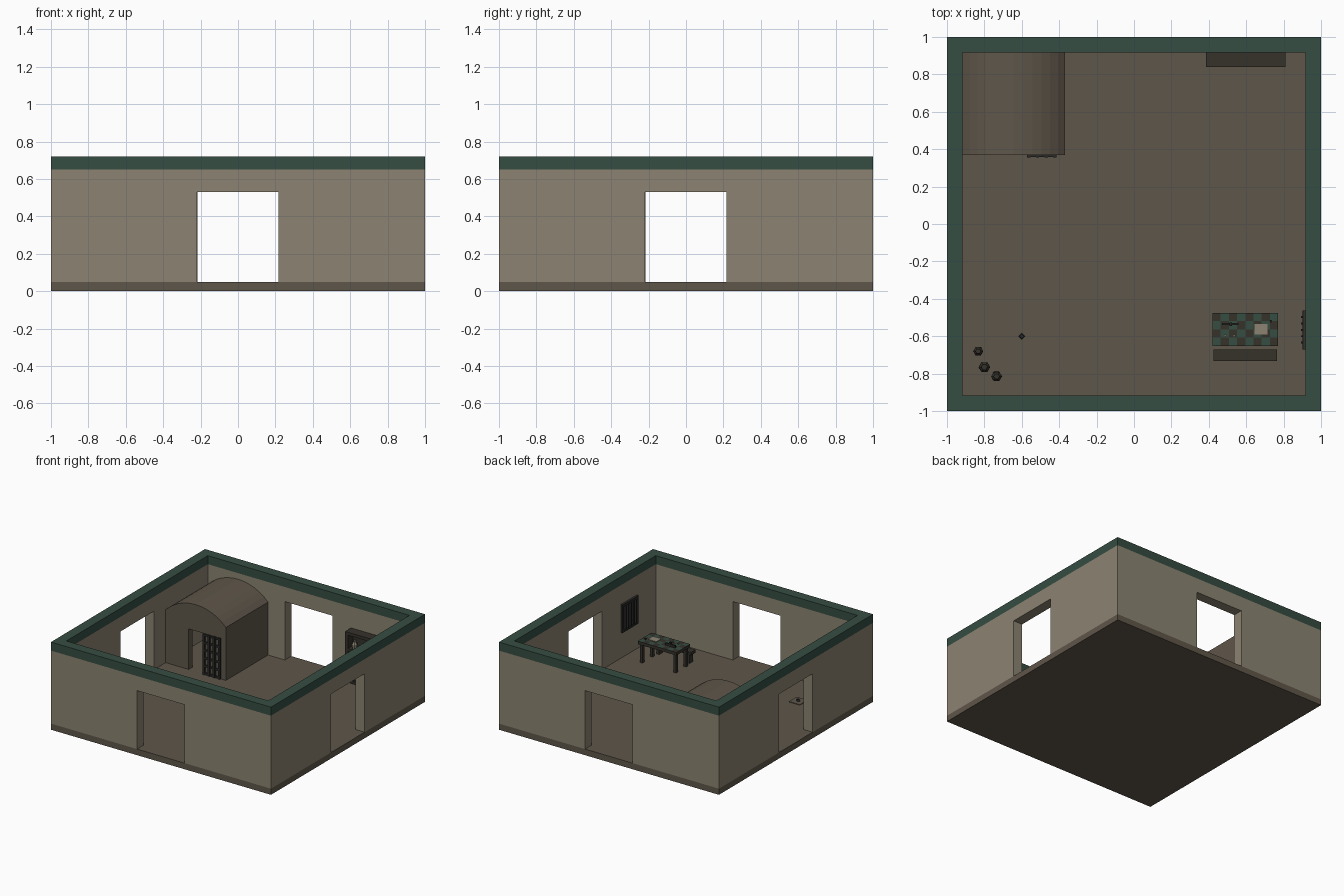
import bpy, bmesh, math
from mathutils import Matrix, Vector

if "Cube" in bpy.data.objects:
    bpy.data.objects.remove(bpy.data.objects["Cube"])


def mat(name, r, g, b):
    lin = [((c / 255 + 0.055) / 1.055) ** 2.4 for c in (r, g, b)]
    m = bpy.data.materials.new(name)
    m.diffuse_color = (*lin, 1)
    m.use_nodes = True
    m.node_tree.nodes["Principled BSDF"].inputs["Base Color"].default_value = m.diffuse_color
    return m


TAN = mat("tan_plaster", 140, 132, 114)
GREEN = mat("dark_green", 53, 77, 66)
BROWN = mat("brown_stone", 95, 86, 74)
WOOD = mat("dark_wood", 54, 50, 43)
IRON = mat("iron", 40, 41, 39)


def finish(bm, name, *mats):
    bmesh.ops.recalc_face_normals(bm, faces=bm.faces)
    me = bpy.data.meshes.new(name)
    bm.to_mesh(me)
    bm.free()
    for m in mats:
        me.materials.append(m)
    ob = bpy.data.objects.new(name, me)
    bpy.context.collection.objects.link(ob)
    return ob


def add_box(bm, x0, x1, y0, y1, z0, z1):
    m = Matrix.Translation(((x0 + x1) / 2, (y0 + y1) / 2, (z0 + z1) / 2))
    bmesh.ops.create_cube(bm, size=1, matrix=m @ Matrix.Diagonal((x1 - x0, y1 - y0, z1 - z0, 1)))


def boxes(name, m, *dims):
    bm = bmesh.new()
    for d in dims:
        add_box(bm, *d)
    return finish(bm, name, m)


def slab(name, m, pts, y0, y1, turn=0):
    """Extrude an (x, z) outline from y0 to y1, then turn it about z."""
    bm = bmesh.new()
    f = bm.faces.new([bm.verts.new((x, y0, z)) for x, z in pts])
    ext = bmesh.ops.extrude_face_region(bm, geom=[f])
    vs = [v for v in ext["geom"] if isinstance(v, bmesh.types.BMVert)]
    bmesh.ops.translate(bm, vec=(0, y1 - y0, 0), verts=vs)
    bmesh.ops.rotate(bm, cent=(0, 0, 0), matrix=Matrix.Rotation(turn, 3, 'Z'), verts=bm.verts)
    return finish(bm, name, m)


def lathe(name, m, x, y, profile, sides=6):
    """Revolve (radius, z) points about a vertical axis at x, y."""
    bm = bmesh.new()
    rings = [[bm.verts.new((x + r * math.cos(a), y + r * math.sin(a), z))
              for a in (2 * math.pi * i / sides for i in range(sides))] for r, z in profile]
    for lo, hi in zip(rings, rings[1:]):
        for i in range(sides):
            j = (i + 1) % sides
            bm.faces.new((lo[i], lo[j], hi[j], hi[i]))
    bm.faces.new(rings[0])
    bm.faces.new(rings[-1])
    return finish(bm, name, m)


IN = 0.917   # inner wall face
FL = 0.05    # floor level

# Floor, four walls with doorways, green capping
boxes("floor", BROWN, (-1, 1, -1, 1, 0, FL))
for k, side in enumerate(("front", "right", "back", "left")):
    w = 1 if k % 2 == 0 else IN
    slab(side + "_wall", TAN, [(-w, FL), (-0.218, FL), (-0.218, 0.53), (0.216, 0.53), (0.216, FL),
                               (w, FL), (w, 0.65), (-w, 0.65)], -1, -IN, k * math.pi / 2)
    slab(side + "_capping", GREEN, [(-w, 0.65), (w, 0.65), (w, 0.72), (-w, 0.72)],
         -1, -IN, k * math.pi / 2)

# Vaulted cell in the back left corner
CX, HALF, SPRING, RISE = -0.643, 0.274, 0.485, 0.115


def arch(drop=0.0, n=12):
    r = (HALF ** 2 + RISE ** 2) / (2 * RISE)
    a = math.asin(HALF / r)
    zc = SPRING + RISE - r
    return [(CX + r * math.sin(a * (1 - 2 * i / n)), zc + r * math.cos(a * (1 - 2 * i / n)) - drop)
            for i in range(n + 1)]


slab("cell_front_wall", BROWN, arch() + [(-IN, FL), (-0.707, FL), (-0.707, 0.383), (-0.575, 0.383),
                                         (-0.575, FL), (CX + HALF, FL)], 0.37, 0.42)
slab("cell_roof", BROWN, arch() + arch(0.04)[::-1], 0.42, IN)
boxes("cell_side_wall", BROWN, (-0.42, CX + HALF, 0.42, IN, FL, SPRING - 0.005))

# Barred sliding door
bars = [(x - 0.009, x + 0.009, 0.356, 0.37, FL, 0.385) for x in (-0.562, -0.516, -0.47, -0.424)]
bars += [(-0.571, -0.415, 0.358, 0.368, z - 0.008, z + 0.008)
         for z in (0.06 + 0.0634 * i for i in range(6))]
boxes("cell_barred_door", IRON, *bars)

# Bookcase on the back wall
X0, X1, Y0 = 0.385, 0.81, 0.84
boxes("bookcase", WOOD,
      (X0, X0 + 0.025, Y0, IN, FL, 0.45), (X1 - 0.025, X1, Y0, IN, FL, 0.45),
      (X0, X1, Y0, IN, 0.45, 0.475), (X0 + 0.025, X1 - 0.025, IN - 0.012, IN, FL, 0.45),
      *[(X0 + 0.025, X1 - 0.025, Y0 + 0.004, IN - 0.012, z, z + 0.02) for z in (0.06, 0.19, 0.32)])
for row, z in enumerate((0.08, 0.21, 0.34)):
    for i in range(4):
        x = 0.45 + 0.09 * i + 0.015 * (row % 2)
        lathe("shelf_jar", (TAN, GREEN, IRON)[(i + row + 1) % 3], x, 0.872,
              [(0.018, z), (0.022, z + 0.035), (0.011, z + 0.055), (0.011, z + 0.07)])

# Table with a checked top
TX0, TX1, TY0, TY1, TZ = 0.42, 0.77, -0.652, -0.475, 0.226
boxes("table_frame", WOOD, (TX0, TX1, TY0, TY1, TZ - 0.025, TZ))
boxes("table_legs", WOOD, *[(x, x + 0.025, y, y + 0.025, FL, TZ - 0.025)
                            for x in (TX0 + 0.01, TX1 - 0.035) for y in (TY0 + 0.01, TY1 - 0.035)])
bm = bmesh.new()
place = Matrix.Translation(((TX0 + TX1) / 2, (TY0 + TY1) / 2, TZ + 0.002))
bmesh.ops.create_grid(bm, x_segments=8, y_segments=4, size=0.5,
                      matrix=place @ Matrix.Diagonal((TX1 - TX0, TY1 - TY0, 1, 1)))
for f in bm.faces:
    c = f.calc_center_median()
    col = int((c.x - TX0) / (TX1 - TX0) * 8)
    row = int((c.y - TY0) / (TY1 - TY0) * 4)
    f.material_index = (col + row) % 2
top = finish(bm, "table_checks", GREEN, WOOD)
for p in top.data.polygons:
    if p.normal.z < 0:
        p.flip()

# Things on the table
T = TZ + 0.002
boxes("paper_sheet", TAN, (0.643, 0.715, -0.592, -0.535, T, T + 0.004))
boxes("table_tool", IRON, (0.47, 0.56, -0.541, -0.53, T, T + 0.02),
      (0.51, 0.525, -0.545, -0.526, T, T + 0.035))
for x, y in ((0.487, -0.597), (0.535, -0.597), (0.732, -0.52)):
    lathe("small_cup", TAN if x < 0.7 else IRON, x, y, [(0.005, T), (0.007, T + 0.015)])

# Bench behind the table
boxes("bench", WOOD, (0.425, 0.765, -0.732, -0.672, 0.125, 0.15),
      *[(x, x + 0.025, -0.725, -0.68, FL, 0.125) for x in (0.445, 0.72)])

# Rack with upright rods on the right wall
RY0, RY1, RZ0, RZ1 = -0.67, -0.463, 0.262, 0.492
boxes("wall_rack_board", WOOD, (0.909, IN, RY0, RY1, RZ0, RZ1))
boxes("wall_rack_frame", IRON,
      (0.9, IN, RY0, RY1, RZ0, RZ0 + 0.02), (0.9, IN, RY0, RY1, RZ1 - 0.02, RZ1),
      (0.9, IN, RY0, RY0 + 0.018, RZ0, RZ1), (0.9, IN, RY1 - 0.018, RY1, RZ0, RZ1))
boxes("wall_rack_rods", IRON, *[(0.892, 0.909, y - 0.005, y + 0.005, RZ0 + 0.02, RZ1 - 0.02)
                                for y in (-0.634, -0.6, -0.566, -0.532, -0.498)])

# Six-sided pots in the front left corner, floor plate with a knob
for x, y, r in ((-0.833, -0.68, 0.027), (-0.8, -0.765, 0.031), (-0.735, -0.815, 0.029)):
    lathe("floor_pot", WOOD, x, y, [(r * 0.7, FL), (r, FL + r), (r * 0.95, FL + r * 1.8),
                                    (r * 0.5, FL + r * 2.3), (r * 0.55, FL + r * 2.8)])
boxes("floor_hatch", BROWN, (-0.65, -0.55, -0.65, -0.55, FL, FL + 0.005))
lathe("hatch_knob", IRON, -0.6, -0.6, [(0.017, FL + 0.005), (0.012, FL + 0.02)], 4)
